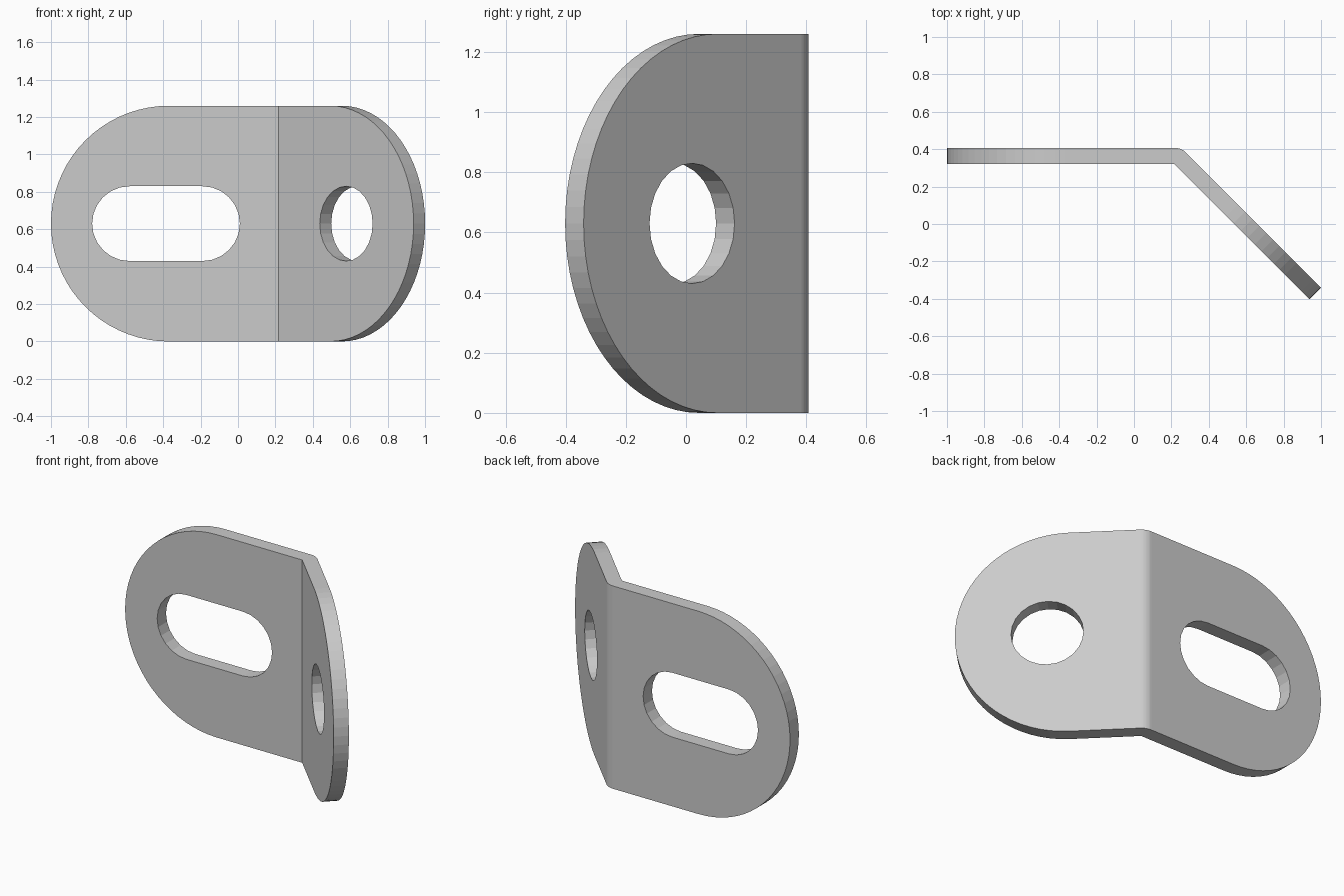
import bpy, bmesh
from math import sin, cos, pi, radians
from mathutils import Vector

if "Cube" in bpy.data.objects:
    bpy.data.objects.remove(bpy.data.objects["Cube"])

T, R = 0.087, 0.63             # sheet thickness, end radius
BEND = Vector((0.217, 0.32))   # inner corner of the bend (x, y)
bm = bmesh.new()


def arc(cs, radius, a0, a1, n):
    """Points in the flange plane: s = distance from bend, z = height."""
    return [(cs + radius * cos(a0 + (a1 - a0) * i / n),
             R + radius * sin(a0 + (a1 - a0) * i / n)) for i in range(n + 1)]


def flange(along, normal, length, hole):
    along, normal = Vector(along), Vector(normal)
    outline = [(0, 2 * R), (0, 0)] + arc(length - R, R, -pi / 2, pi / 2, 36)
    sides = []
    for t in (0, T):
        rings, edges = [], []
        for loop in (outline, hole):
            ring = [bm.verts.new((*(BEND + along * s + normal * t), z)) for s, z in loop]
            edges += [bm.edges.new((a, b)) for a, b in zip(ring, ring[1:] + ring[:1])]
            rings.append(ring)
        bmesh.ops.triangle_fill(bm, edges=edges, use_beauty=True)
        sides.append(rings)
    # rim and hole walls; the edge at the bend stays open
    for k in (0, 1):
        a, b = sides[0][k], sides[1][k]
        for i in range(1 - k, len(a)):
            j = (i + 1) % len(a)
            bm.faces.new((a[i], a[j], b[j], b[i]))


# slotted flange, running along -x
slot = arc(0.797, 0.2, -pi / 2, pi / 2, 12) + arc(0.407, 0.2, pi / 2, 3 * pi / 2, 12)
flange((-1, 0), (0, 1), 1.217, slot)

# angled flange with round hole
c = cos(radians(45))
flange((c, -c), (c, c), 1.021, arc(0.511, 0.2, 0, 2 * pi, 24)[:-1])

# rounded outside of the bend
N = 8
pivot = [bm.verts.new((*BEND, z)) for z in (0, 2 * R)]
fan = []
for i in range(N + 1):
    a = radians(90 - 45 * i / N)
    p = BEND + T * Vector((cos(a), sin(a)))
    fan.append([bm.verts.new((*p, z)) for z in (0, 2 * R)])
for a, b in zip(fan, fan[1:]):
    bm.faces.new((a[0], b[0], b[1], a[1]))
    for k in (0, 1):
        bm.faces.new((pivot[k], a[k], b[k]))

bmesh.ops.remove_doubles(bm, verts=bm.verts, dist=1e-4)
bmesh.ops.recalc_face_normals(bm, faces=bm.faces)
mesh = bpy.data.meshes.new("angle_bracket")
bm.to_mesh(mesh)
bm.free()
bpy.context.collection.objects.link(bpy.data.objects.new("angle_bracket", mesh))
